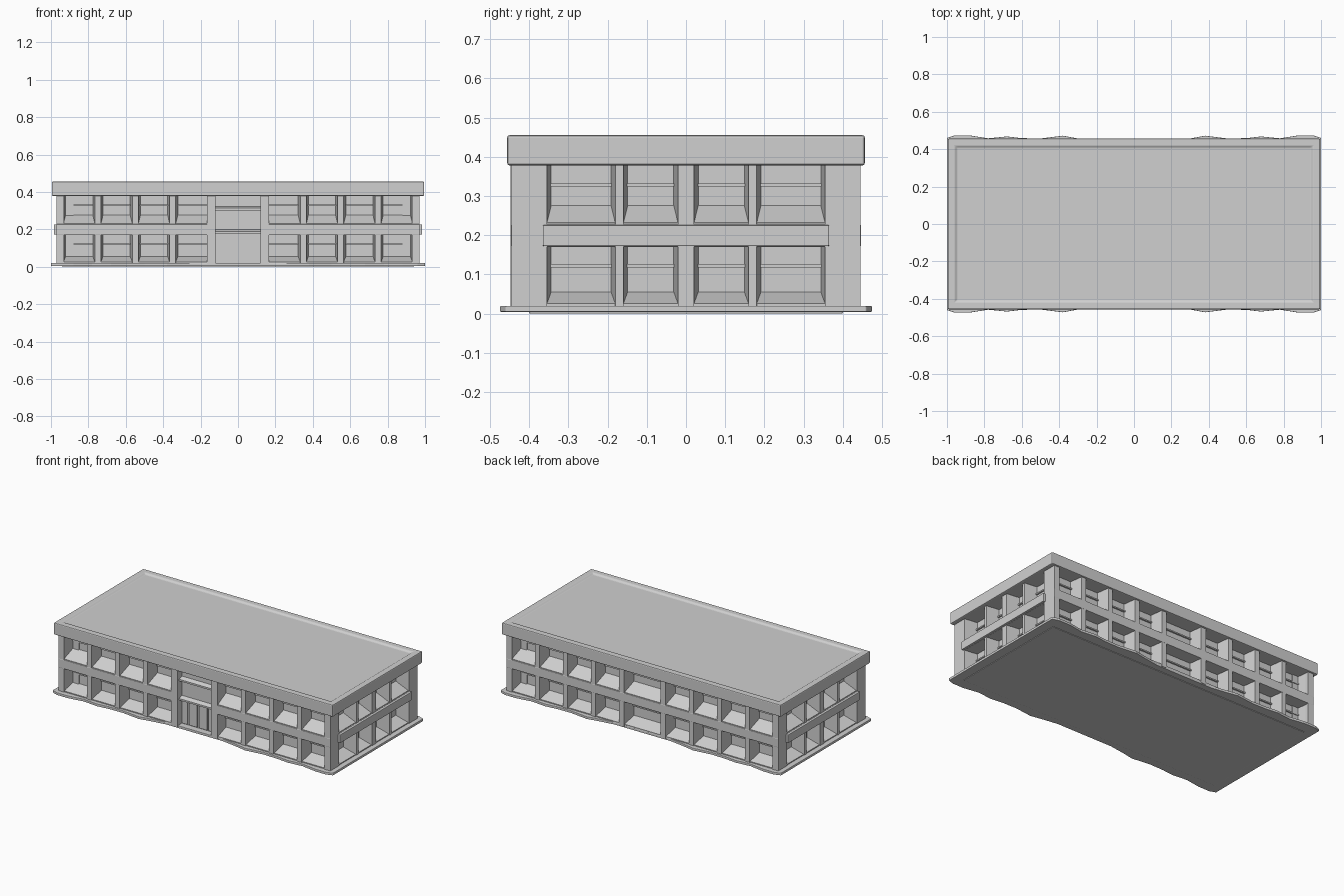
import bpy
import bmesh
from math import pi
from mathutils import Matrix, Vector

cube = bpy.data.objects.get("Cube")
if cube:
    bpy.data.objects.remove(cube)

grey = bpy.data.materials.new("light grey")
grey.use_nodes = True
color = (0.63, 0.63, 0.63, 1)
grey.diffuse_color = color
grey.node_tree.nodes["Principled BSDF"].inputs["Base Color"].default_value = color


def finish(name, bm, angle=0.0, bevel=0.0):
    """Turn a bmesh into a named object, turned about z."""
    bmesh.ops.transform(bm, matrix=Matrix.Rotation(angle, 4, "Z"), verts=bm.verts)
    bmesh.ops.recalc_face_normals(bm, faces=bm.faces)
    mesh = bpy.data.meshes.new(name)
    bm.to_mesh(mesh)
    bm.free()
    mesh.materials.append(grey)
    obj = bpy.data.objects.new(name, mesh)
    bpy.context.collection.objects.link(obj)
    if bevel:
        mod = obj.modifiers.new("soft edges", "BEVEL")
        mod.width = bevel
        mod.segments = 2


def box(bm, x0, x1, y0, y1, z0, z1):
    size = Vector((x1 - x0, y1 - y0, z1 - z0))
    mid = Vector((x0 + x1, y0 + y1, z0 + z1)) / 2
    bmesh.ops.create_cube(bm, size=1, matrix=Matrix.Translation(mid) @ Matrix.Diagonal(size).to_4x4())


def loft(bm, a, b):
    """Solid between two matching loops of points."""
    a, b = [[bm.verts.new(p) for p in loop] for loop in (a, b)]
    bm.faces.new(a)
    bm.faces.new(b[::-1])
    for i in range(len(a)):
        j = (i + 1) % len(a)
        bm.faces.new((a[i], a[j], b[j], b[i]))


def prism(bm, x0, x1, profile):
    """Extrude a (y, z) profile along x."""
    loft(bm, *[[(x, y, z) for y, z in profile] for x in (x0, x1)])


DEPTH = 0.085
FLARE = 0.012
# bottom, top and sill rise of each storey's windows
FLOORS = ((0.022, 0.17, 0.035), (0.228, 0.38, 0.05))


def facade(name, angle, wall, bays, ends):
    """Windows and pillars of one wall, modelled facing -y."""
    back = -wall + DEPTH
    pillars, windows, sills = bmesh.new(), bmesh.new(), bmesh.new()
    edges = [-ends] + [e for bay in bays for e in bay] + [ends]
    for x0, x1 in zip(edges[::2], edges[1::2]):
        if x1 - x0 < 0.2:
            # pillar that widens towards the glass
            wide0, wide1 = max(-ends, x0 - FLARE), min(ends, x1 + FLARE)
            plan = [(x0, -wall), (x1, -wall), (wide1, back + 0.005), (wide0, back + 0.005)]
            loft(pillars, *[[(x, y, z) for x, y in plan] for z in (0.01, 0.385)])
    for x0, x1 in bays:
        for z0, z1, rise in FLOORS:
            # sill sloping up to the glass
            prism(sills, x0, x1, [(-wall + 0.004, z0 - 0.005), (-wall + 0.004, z0 + 0.004),
                                  (back + 0.004, z0 + rise), (back + 0.004, z0 - 0.005)])
            # glazing bar
            rail = z0 + 0.1
            box(windows, x0, x1, back - 0.01, back + 0.005, rail - 0.004, rail + 0.004)
    finish(name + "_pillars", pillars, angle)
    finish(name + "_window_bars", windows, angle)
    finish(name + "_sills", sills, angle)


# Bay layout: four on each half of the long walls, four on the short walls
half = [(0.165 + 0.2 * i, 0.333 + 0.2 * i) for i in range(4)]
mirrored = [(-b, -a) for a, b in reversed(half)]
side_bays = [(-0.355, -0.18), (-0.16, -0.02), (0.02, 0.16), (0.18, 0.355)]
facade("front", 0, 0.445, mirrored + half, 0.97)
facade("back", pi, 0.445, mirrored + [(-0.13, 0.13)] + half, 0.97)
facade("right_side", pi / 2, 0.97, side_bays, 0.365)
facade("left_side", -pi / 2, 0.97, side_bays, 0.365)

# Inner walls that show as the glass
bm = bmesh.new()
box(bm, -0.885, 0.885, -0.36, 0.36, 0.01, 0.4)
finish("inner_walls", bm)

# Corner posts
bm = bmesh.new()
for sx in (-1, 1):
    for sy in (-1, 1):
        x, y = sorted((sx * 0.93, sx * 0.97)), sorted((sy * 0.355, sy * 0.445))
        box(bm, *x, *y, 0.01, 0.39)
finish("corner_posts", bm)

# Floor band, open at the entrance and proud of the short walls
bm = bmesh.new()
box(bm, -0.97, 0.97, -0.365, 0.446, 0.17, 0.228)
box(bm, -0.97, -0.12, -0.446, -0.36, 0.17, 0.228)
box(bm, 0.12, 0.97, -0.446, -0.36, 0.17, 0.228)
box(bm, -0.985, 0.985, -0.365, 0.365, 0.172, 0.226)
finish("floor_band", bm, bevel=0.003)

# Entrance with jambs, door leaves, canopy and upper window
bm = bmesh.new()
box(bm, -0.13, 0.13, -0.4, -0.355, 0.01, 0.39)
for s in (-1, 1):
    x = sorted((s * 0.12, s * 0.166))
    box(bm, *x, -0.447, -0.355, 0.01, 0.39)
    x = sorted((s * 0.006, s * 0.065))
    box(bm, *x, -0.407, -0.39, 0.025, 0.17)
    x = sorted((s * 0.075, s * 0.115))
    box(bm, *x, -0.407, -0.39, 0.025, 0.17)
for z in (0.178, 0.302):
    prism(bm, -0.12, 0.12, [(-0.428, z), (-0.39, z), (-0.39, z + 0.025), (-0.428, z + 0.011)])
finish("entrance", bm)

# Roof with a low rim around a sunken deck
bm = bmesh.new()
box(bm, -0.995, 0.995, -0.456, 0.456, 0.378, 0.455)
top = max(bm.faces, key=lambda f: f.calc_center_median().z)
bmesh.ops.inset_region(bm, faces=[top], thickness=0.055)
bmesh.ops.inset_region(bm, faces=[top], thickness=0.012, depth=-0.008)
finish("roof", bm, bevel=0.006)

# Ground slab with an uneven long edge
edge = [(0, 0.442), (0.2, 0.442), (0.3, 0.457), (0.38, 0.472), (0.5, 0.457), (0.6, 0.459),
        (0.68, 0.468), (0.78, 0.458), (0.88, 0.474), (0.96, 0.474), (1, 0.46)]
back_edge = [(-x, y) for x, y in edge[:0:-1]] + edge
outline = back_edge + [(x, -y) for x, y in reversed(back_edge)]
bm = bmesh.new()
loft(bm, *[[(x, y, z) for x, y in outline] for z in (0.004, 0.02)])
# shallow raised panel on the underside
box(bm, -0.94, 0.94, -0.4, 0.4, 0, 0.012)
finish("ground_slab", bm, bevel=0.003)
